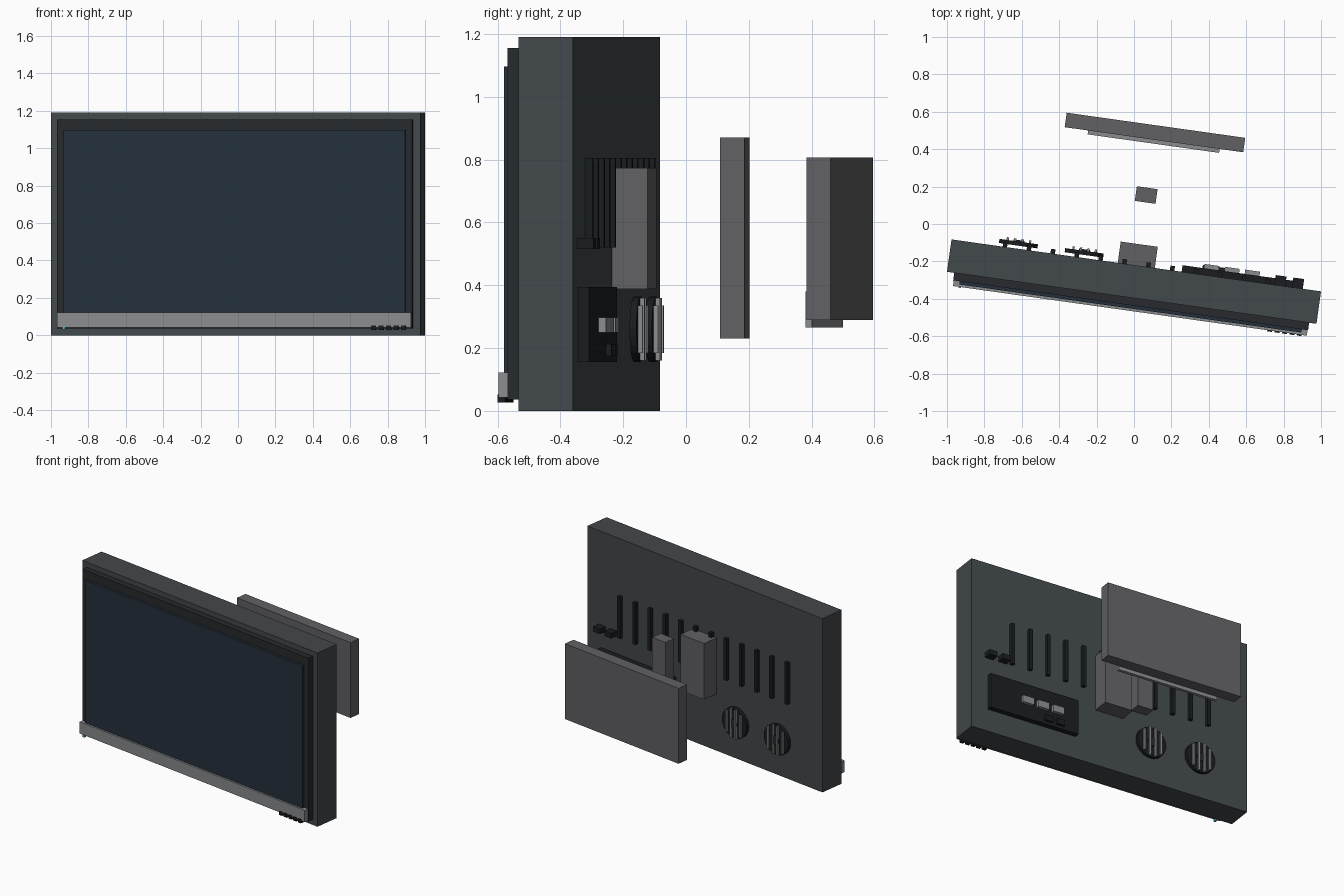
import bpy, math
from mathutils import Matrix

if "Cube" in bpy.data.objects:
    bpy.data.objects.remove(bpy.data.objects["Cube"])

# Everything is built in screen-aligned coordinates (u along the width, v to the back),
# then turned by the frame matrix.
FRAME = Matrix.Translation((0, -0.308, 0)) @ Matrix.Rotation(math.radians(-8), 4, 'Z')


def material(name, r, g, b):
    m = bpy.data.materials.new(name)
    m.diffuse_color = (r, g, b, 1)
    m.use_nodes = True
    m.node_tree.nodes["Principled BSDF"].inputs["Base Color"].default_value = m.diffuse_color
    return m


CASE = material("case_grey", 0.055, 0.065, 0.07)
DARK = material("bezel_dark", 0.02, 0.023, 0.026)
BLACK = material("black_plastic", 0.01, 0.012, 0.014)
GLASS = material("screen_glass", 0.018, 0.03, 0.045)
SILVER = material("silver", 0.25, 0.26, 0.27)
MOUNT = material("mount_grey", 0.12, 0.12, 0.13)
LIGHT = material("indicator_blue", 0.1, 0.5, 0.7)


def box(name, u, v, z, mat):
    """Box from (min, max) ranges."""
    bpy.ops.mesh.primitive_cube_add(size=1)
    o = bpy.context.object
    o.name = name
    size = [r[1] - r[0] for r in (u, v, z)]
    mid = [(r[1] + r[0]) / 2 for r in (u, v, z)]
    o.data.transform(FRAME @ Matrix.Translation(mid) @ Matrix.Diagonal((*size, 1)))
    o.data.materials.append(mat)
    return o


def disc(name, u, v, z, radius, mat, sides=24):
    """Cylinder facing the back, v is its (min, max) depth range."""
    bpy.ops.mesh.primitive_cylinder_add(vertices=sides, radius=radius, depth=v[1] - v[0])
    o = bpy.context.object
    o.name = name
    o.data.transform(FRAME @ Matrix.Translation((u, (v[0] + v[1]) / 2, z))
                     @ Matrix.Rotation(math.pi / 2, 4, 'X'))
    o.data.materials.append(mat)
    return o


def span(c, w):
    return (c - w / 2, c + w / 2)


# Main housing and screen
box("housing", (-0.9975, 0.9975), (-0.0875, 0.0875), (0, 1.19), CASE)
box("bezel", (-0.958, 0.958), (-0.128, -0.0875), (0.037, 1.155), DARK)
box("screen", (-0.923, 0.923), (-0.145, -0.128), (0.097, 1.097), GLASS)
box("lower_trim", (-0.955, 0.955), (-0.158, -0.128), (0.042, 0.122), SILVER)

# Control buttons and indicator light
for i in range(5):
    box(f"button_{i}", span(0.755 + i * 0.04, 0.026), (-0.164, -0.14), (0.027, 0.052), BLACK)
box("indicator_light", span(-0.918, 0.014), (-0.164, -0.145), (0.03, 0.046), LIGHT)

# Vertical vent ribs on the back
for i in range(12):
    box(f"vent_rib_{i}", span(-0.7095 + i * 0.129, 0.024), (0.0875, 0.112), (0.52, 0.805), BLACK)

# Round speakers with grille bars
for k, u in enumerate((-0.64, -0.285)):
    disc(f"speaker_{k}", u, (0.104, 0.126), 0.26, 0.104, BLACK)
    disc(f"speaker_hub_{k}", u, (0.126, 0.134), 0.26, 0.03, DARK, 16)
    for i, du in enumerate((-0.06, -0.02, 0.02, 0.06)):
        h = 0.2 if abs(du) < 0.04 else 0.15
        box(f"grille_bar_{k}_{i}", span(u + du, 0.012), (0.126, 0.141), span(0.26, h), SILVER)

# Connector panel with sockets
box("connector_panel", (0.245, 0.88), (0.0875, 0.123), (0.155, 0.395), BLACK)
for i in range(3):
    box(f"socket_{i}", span(0.40 + i * 0.11, 0.08), (0.123, 0.146), (0.25, 0.297), SILVER)
for i in range(2):
    box(f"small_socket_{i}", span(0.38 + i * 0.085, 0.055), (0.123, 0.14), (0.175, 0.213), BLACK)
    box(f"cable_clip_{i}", span(0.775 + i * 0.095, 0.058), (0.0875, 0.14), (0.516, 0.551), BLACK)

# Mounting block, column and wall plate (separated along the depth)
box("mount_block", (-0.1, 0.1), (0.0875, 0.202), (0.388, 0.773), MOUNT)
box("mount_column", (-0.056, 0.056), (0.428, 0.507), (0.23, 0.87), MOUNT)
box("wall_plate", (-0.482, 0.482), (0.766, 0.844), (0.29, 0.806), MOUNT)
box("wall_plate_rail", (-0.355, 0.355), (0.745, 0.766), (0.266, 0.38), SILVER)
